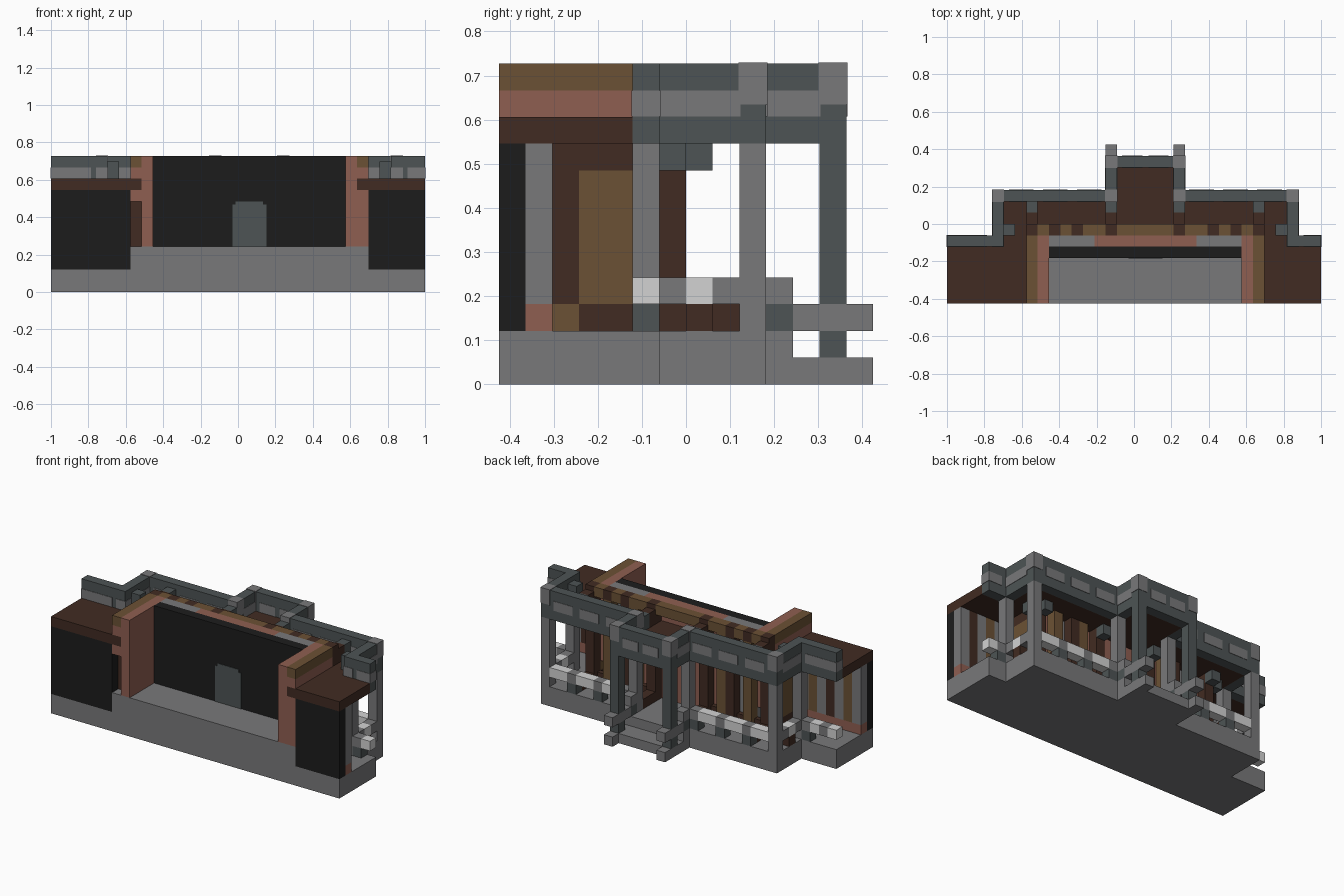
import bpy
import bmesh

if "Cube" in bpy.data.objects:
    bpy.data.objects.remove(bpy.data.objects["Cube"], do_unlink=True)

WIDTH, DEPTH = 33, 14      # size in building blocks
UNIT = 2 / WIDTH
TWIN = 35                  # a block at x has its twin at TWIN - x


def material(name, *rgb):
    mat = bpy.data.materials.new(name)
    mat.use_nodes = True
    colour = (*rgb, 1)
    mat.diffuse_color = colour
    shader = mat.node_tree.nodes["Principled BSDF"]
    shader.inputs["Base Color"].default_value = colour
    shader.inputs["Roughness"].default_value = 1
    return mat


stone = material("stone grey", .19, .19, .195)
slate = material("slate", .075, .088, .09)
brown = material("dark brown", .053, .024, .016)
tan = material("tan wood", .148, .083, .035)
red = material("dusty red", .275, .113, .083)
black = material("black", .012, .012, .012)
pale = material("pale stone", .65, .65, .65)


def block(name, mat, xs, ys, zs, mirror=True, grow=0.0):
    """Box given in block units, with its twin across the middle of the house."""
    spans = [xs]
    if mirror and TWIN - xs[1] < WIDTH:
        spans.append((TWIN - xs[1], TWIN - xs[0]))
    bm = bmesh.new()
    for a, b in spans:
        lo = (a - grow, ys[0] - grow, zs[0] - grow)
        hi = (min(b, WIDTH) + grow, ys[1] + grow, zs[1] + grow)
        cube = bmesh.ops.create_cube(bm, size=1)
        for v in cube["verts"]:
            p = [hi[n] if v.co[n] > 0 else lo[n] for n in range(3)]
            v.co = ((p[0] - WIDTH / 2) * UNIT, (p[1] - DEPTH / 2) * UNIT, p[2] * UNIT)
    mesh = bpy.data.meshes.new(name)
    bm.to_mesh(mesh)
    bm.free()
    mesh.materials.append(mat)
    obj = bpy.data.objects.new(name, mesh)
    bpy.context.collection.objects.link(obj)


def cell(n):
    return (n, n + 1)


# Stone base, raised stage and back steps
block("base_front", stone, (0, WIDTH), (0, 6), (0, 2), False)
block("base_back", stone, (4, 31), (6, 10), (0, 2), False)
block("porch_base", stone, (14, 21), (10, 11), (0, 2), False)
block("porch_step", stone, (14, 21), (11, 13), (0, 1), False)
block("step_foot", stone, cell(14), (13, 14), (0, 1))
block("stage_front", stone, (7, 28), (0, 1), (2, 4), False)
block("stage", stone, (8, 27), (1, 5), (2, 4), False)

# Black front panels with a lined inner face
block("front_panel", black, (0, 7), cell(0), (2, 9))
block("panel_skirting", red, (0, 7), cell(1), cell(2))
for n in range(7):
    block("panel_lining", (stone, tan, stone, brown)[n % 4], cell(n), cell(1), (3, 9))

# Side walls of the middle room
block("side_corner", brown, cell(7), (1, 3), (3, 9))
block("side_foot_front", red, cell(7), cell(1), cell(2))
block("side_foot_middle", tan, cell(7), cell(2), cell(2))
block("side_foot_back", brown, cell(7), (3, 6), cell(2))
block("side_boards", tan, cell(7), (3, 6), (3, 8))
block("side_beam", brown, cell(7), (3, 6), cell(8))
block("side_column", red, cell(27), cell(0), (4, 9), False)
block("side_bracket", red, cell(7), cell(0), cell(8), False)

# Frame around the stage opening
block("stage_frame", red, cell(8), (0, 6), (4, 12))
block("parapet", red, cell(7), (0, 6), cell(10))
block("parapet_cap", tan, cell(7), (0, 6), cell(11))

# Stage back wall and door
block("stage_wall", black, (9, 26), cell(4), (4, 12), False)
block("door", slate, (16, 19), (3.95, 4), (4, 7.7), False)
block("door_top", slate, (16.3, 18.7), (3.95, 4), (7.7, 8), False)
block("rear_wall_side", stone, (9, 13), cell(5), (2, 12))
block("rear_wall_middle", red, (13, 22), cell(5), (2, 12), False)

# Rear pillars and cornice
for n in (7, 11, 14):
    block("rear_pillar", brown, cell(n), cell(6), (2, 11))
for n in (9, 12):
    block("rear_board", tan, cell(n), cell(6), (2, 11))
block("rear_skirting", brown, (8, 14), (6, 6.5), cell(2))
for n in range(7, 18):
    shade = brown if n in (7, 9, 11, 14) else tan
    block("rear_cornice", shade, cell(n), cell(6), (11, 12))

# Brackets above and below the rear roof
for n in (7, 14):
    block("roof_bracket", brown, cell(n), cell(7), (10, 11.5))
    block("bracket_end", slate, cell(n), cell(8), (10, 11.5))
    block("ceiling_bracket", slate, cell(n), cell(7), cell(8))
    block("floor_beam", brown, cell(n), (7, 9), cell(2))
block("side_ceiling_bracket", slate, cell(6), cell(6), cell(8))
block("side_roof_bracket", slate, cell(5), cell(6), (10, 11.5))

# Flat roofs
block("side_roof", brown, (0, 8), (0, 5), cell(9))
block("side_roof_link", brown, (5, 8), (5, 6), cell(9))
block("rear_roof", brown, (5, 30), (6, 9), cell(9), False)
block("porch_roof", brown, (15, 20), (9, 12), cell(9), False)

# Slate rim around the roofs
rim = (9, 12)
block("rim_wing", slate, (0, 4), cell(5), rim)
block("rim_side", slate, cell(4), (5, 9), rim)
block("rim_back", slate, (4, 15), cell(9), rim)
block("rim_porch_side", slate, cell(14), (10, 12), rim)
block("rim_porch_back", slate, (14, 21), cell(12), rim, False)

# Lighter stones set in the rim
inset = (10.05, 10.95)
for x in (5.5, 8.5, 11.5):
    block("rim_stone", stone, (x, x + 2.1), cell(9), inset, grow=.04)
for x in (15.5, 17.8):
    block("porch_rim_stone", stone, (x, x + 1.7), cell(12), inset, False, .04)
block("wing_rim_stone", stone, (0, 3.5), cell(5), inset, grow=.04)
block("side_rim_stone", stone, cell(4), (5, 9), inset, grow=.04)
block("porch_side_stone", stone, cell(14), (10, 12), inset, grow=.04)
for x, y in ((4, 9), (14, 9), (14, 12)):
    block("rim_corner", stone, cell(x), cell(y), (10.5, 12), grow=.04)

# Veranda posts
for y in (5, 9):
    block("corner_post", stone, cell(4), cell(y), (2, 9))
block("inner_porch_post", stone, cell(14), cell(9), (2, 9))
block("outer_porch_post", slate, cell(14), cell(12), (3, 9))
block("outer_post_foot", slate, cell(14), cell(12), cell(1))

# Veranda railings
for x in range(5, 14):
    block("back_rail", stone if x % 3 == 1 else pale, cell(x), cell(9), cell(3))
    if x % 3 == 1:
        block("back_rail_foot", slate, cell(x), cell(9), cell(2))
for y in (6, 7, 8):
    block("side_rail", pale if y == 7 else stone, cell(4), cell(y), cell(3))
block("side_rail_foot", brown, cell(4), cell(7), cell(2))
for x in range(4):
    block("wing_rail", stone if x % 2 else pale, cell(x), cell(5), cell(3))
block("wing_rail_foot", slate, cell(3), cell(5), cell(2))

# Porch handrails reaching out over the steps
block("porch_rail_foot", slate, cell(14), cell(10), cell(2))
block("porch_rail_top", stone, cell(14), cell(10), cell(3))
block("porch_rail_arm", stone, cell(14), (11, 14), cell(2))
